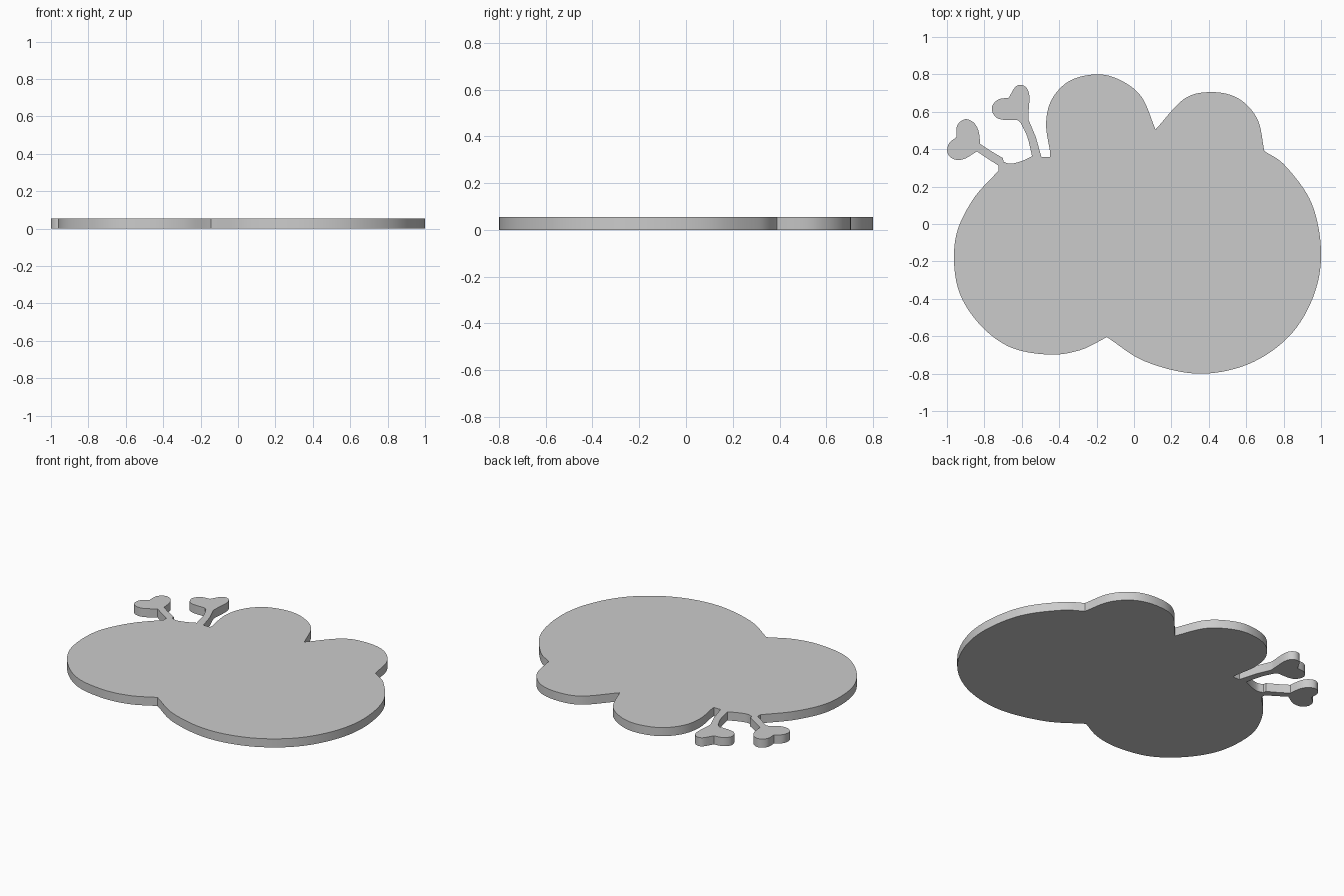
import bpy, bmesh
from mathutils import Vector

if "Cube" in bpy.data.objects:
    bpy.data.objects.remove(bpy.data.objects["Cube"])

THICKNESS = 0.055

# Outline runs counter-clockwise; each run is a smooth curve, with a corner where runs meet.
right_lobe = [(-.145, -.605), (.06, -.735), (.34, -.80), (.61, -.75), (.83, -.60),
              (.96, -.385), (1, -.15), (.95, .11), (.81, .31), (.697, .39)]
upper_right_lobe = [(.697, .39), (.66, .56), (.56, .67), (.42, .705), (.27, .67), (.115, .505)]
upper_lobe = [(.115, .505), (.04, .68), (-.075, .77), (-.2, .80), (-.345, .765),
              (-.44, .665), (-.47, .535), (-.448, .38)]
stem_a_right = [(-.448, .358), (-.495, .358), (-.525, .465), (-.565, .56)]
heart_a_right = [(-.565, .58), (-.56, .69), (-.585, .737), (-.63, .737), (-.67, .675)]
heart_a_left = [(-.67, .675), (-.727, .665), (-.76, .625), (-.745, .577), (-.705, .558), (-.622, .555)]
stem_a_left = [(-.605, .54), (-.57, .465), (-.545, .362)]
gap = [(-.545, .362), (-.60, .337), (-.66, .322), (-.698, .333)]
stem_b_top = [(-.70, .352), (-.77, .393), (-.822, .428)]
heart_b_top = [(-.822, .428), (-.832, .50), (-.86, .545), (-.905, .56), (-.945, .527), (-.948, .465)]
heart_b_low = [(-.948, .465), (-.99, .43), (-.997, .38), (-.965, .347), (-.91, .347), (-.84, .388)]
stem_b_low = [(-.84, .388), (-.725, .312), (-.725, .285)]
left_lobe = [(-.725, .285), (-.865, .125), (-.955, -.08), (-.945, -.33), (-.84, -.52),
             (-.67, -.655), (-.46, -.698), (-.29, -.675), (-.145, -.605)]


def smooth(points, steps):
    """Catmull-Rom curve through the points."""
    p = [Vector(q) for q in points]
    p = [2 * p[0] - p[1]] + p + [2 * p[-1] - p[-2]]
    out = []
    for a, b, c, d in zip(p, p[1:], p[2:], p[3:]):
        for i in range(steps):
            t = i / steps
            out.append(0.5 * (2 * b + (c - a) * t + (2 * a - 5 * b + 4 * c - d) * t * t
                              + (3 * b - a - 3 * c + d) * t ** 3))
    return out + [p[-2]]


runs = [(right_lobe, 8), (upper_right_lobe, 8), (upper_lobe, 8), (stem_a_right, 1),
        (heart_a_right, 5), (heart_a_left, 5), (stem_a_left, 4), (gap, 4), (stem_b_top, 2),
        (heart_b_top, 5), (heart_b_low, 5), (stem_b_low, 1), (left_lobe, 8)]
outline = []
for pts, steps in runs:
    for v in smooth(pts, steps):
        if not outline or (v - outline[-1]).length > 1e-4:
            outline.append(v)
if (outline[0] - outline[-1]).length < 1e-4:
    outline.pop()

# Flat plate extruded upward from the outline
bm = bmesh.new()
base = bm.faces.new([bm.verts.new((v.x, v.y, 0)) for v in outline])
top = bmesh.ops.extrude_face_region(bm, geom=[base], use_keep_orig=True)
for g in top["geom"]:
    if isinstance(g, bmesh.types.BMVert):
        g.co.z = THICKNESS
bmesh.ops.recalc_face_normals(bm, faces=bm.faces)
mesh = bpy.data.meshes.new("cloud_plate")
bm.to_mesh(mesh)
bm.free()
plate = bpy.data.objects.new("cloud_plate", mesh)
bpy.context.collection.objects.link(plate)

# Smooth rim with crisp edges
bpy.context.view_layer.objects.active = plate
plate.select_set(True)
bpy.ops.object.shade_smooth_by_angle(angle=0.5)
